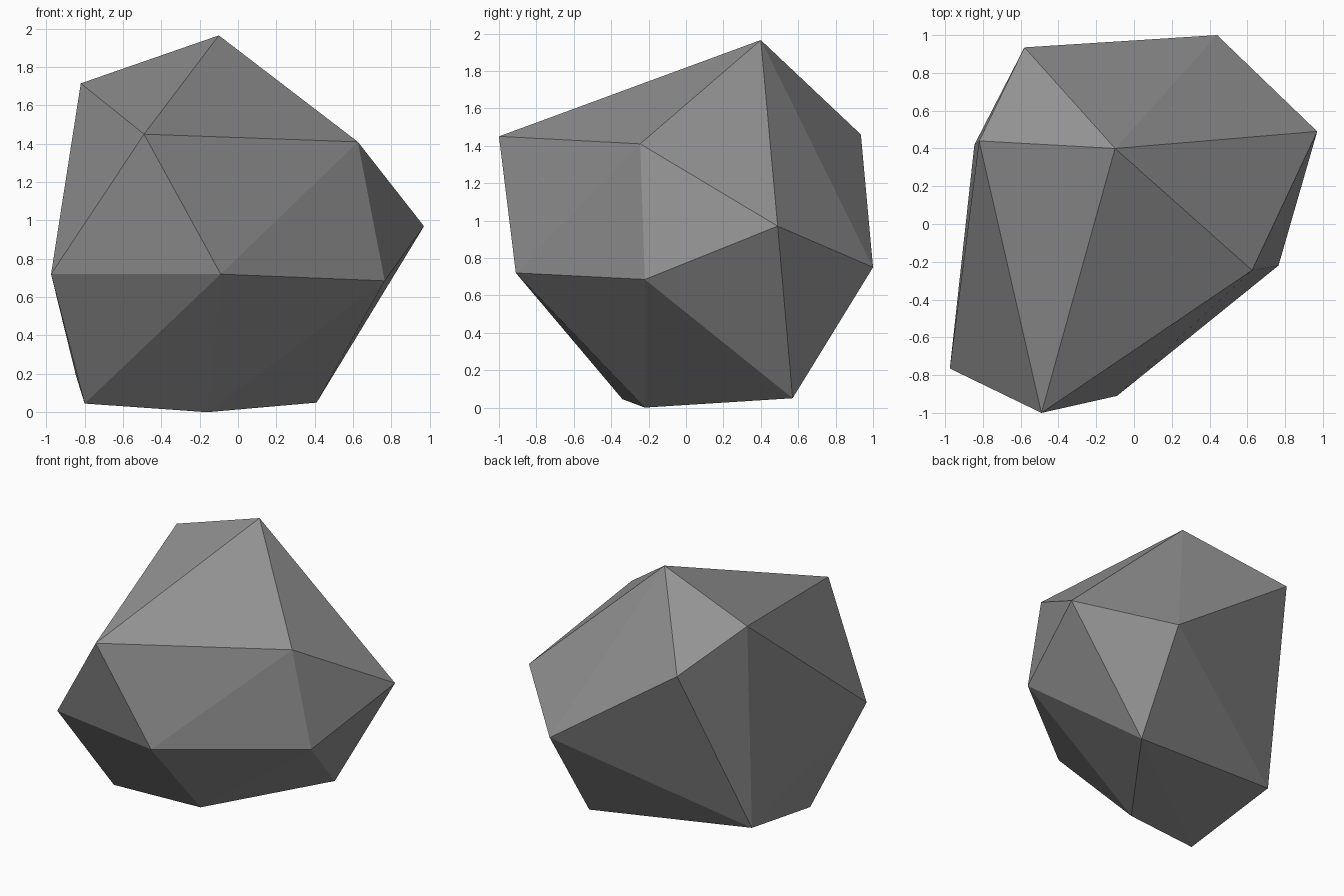
import bpy
import bmesh

if "Cube" in bpy.data.objects:
    bpy.data.objects.remove(bpy.data.objects["Cube"])

# Stone colour
grey = bpy.data.materials.new("stone grey")
grey.diffuse_color = (0.29, 0.29, 0.29, 1)
grey.use_nodes = True
grey.node_tree.nodes["Principled BSDF"].inputs["Base Color"].default_value = grey.diffuse_color

# Corner points of the boulder, grouped by height
base = [(0.41, 0.57, 0.05), (-0.16, -0.22, 0.0), (-0.80, -0.34, 0.045), (-0.845, 0.42, 0.19)]
waist = [(0.97, 0.49, 0.97), (0.765, -0.22, 0.685), (-0.09, -0.91, 0.72),
         (-0.975, -0.765, 0.72), (0.44, 1.0, 0.75)]
shoulder = [(-0.49, -1.0, 1.45), (0.625, -0.245, 1.41), (-0.58, 0.935, 1.46)]
crown = [(-0.10, 0.40, 1.965), (-0.82, 0.44, 1.715)]

# Boulder: a faceted shell wrapped around the corners
bm = bmesh.new()
for p in base + waist + shoulder + crown:
    bm.verts.new(p)
bmesh.ops.convex_hull(bm, input=bm.verts[:])
bmesh.ops.recalc_face_normals(bm, faces=bm.faces[:])
mesh = bpy.data.meshes.new("boulder")
bm.to_mesh(mesh)
bm.free()
mesh.materials.append(grey)
bpy.context.collection.objects.link(bpy.data.objects.new("boulder", mesh))
